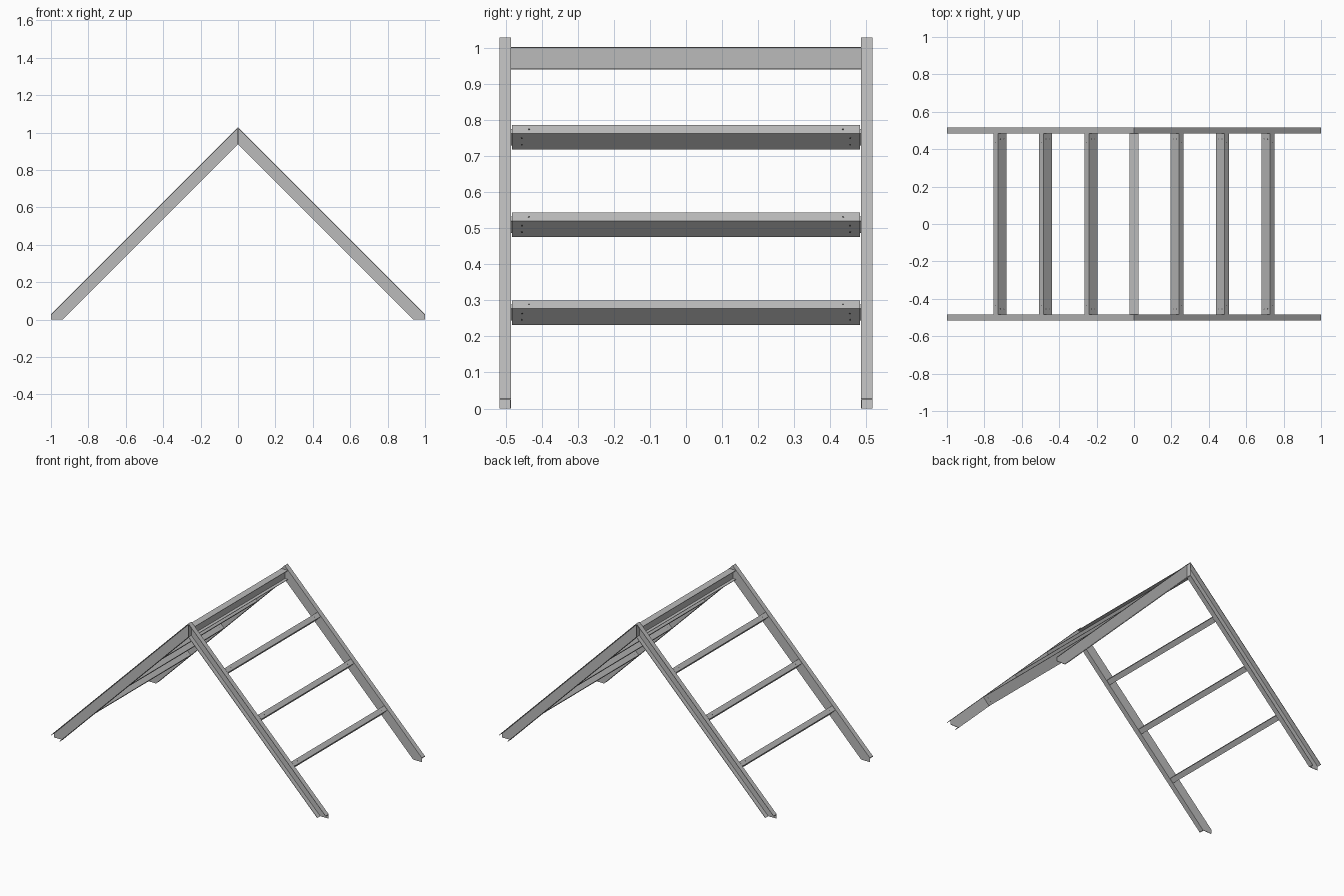
import bpy
import bmesh
from mathutils import Vector

if "Cube" in bpy.data.objects:
    bpy.data.objects.remove(bpy.data.objects["Cube"], do_unlink=True)


def make_material(name, value):
    mat = bpy.data.materials.new(name)
    mat.use_nodes = True
    color = (value, value, value, 1)
    mat.diffuse_color = color
    mat.node_tree.nodes["Principled BSDF"].inputs["Base Color"].default_value = color
    return mat


steel = make_material("steel grey", 0.5)
dark = make_material("bolt hole dark grey", 0.08)


def add_prism(bm, profile, y0, y1):
    """Extrude an xz profile from y0 to y1."""
    verts = [bm.verts.new((x, y0, z)) for x, z in profile]
    face = bm.faces.new(verts)
    moved = bmesh.ops.extrude_face_region(bm, geom=[face])["geom"]
    moved = [v for v in moved if isinstance(v, bmesh.types.BMVert)]
    bmesh.ops.translate(bm, verts=moved, vec=(0, y1 - y0, 0))


def add_box(bm, x0, x1, y0, y1, z0, z1):
    add_prism(bm, [(x0, z0), (x1, z0), (x1, z1), (x0, z1)], y0, y1)


def finish(name, bm, mat, mirror=""):
    bmesh.ops.recalc_face_normals(bm, faces=bm.faces)
    mesh = bpy.data.meshes.new(name)
    bm.to_mesh(mesh)
    bm.free()
    mesh.materials.append(mat)
    obj = bpy.data.objects.new(name, mesh)
    bpy.context.collection.objects.link(obj)
    if mirror:
        mod = obj.modifiers.new("mirror", "MIRROR")
        mod.use_axis = ("X" in mirror, "Y" in mirror, False)
        mod.use_mirror_merge = False
    return obj


TOP, LOW = 1.028, 0.937      # ridge heights of the outer and inner rail edges
IN, OUT = 0.485, 0.517       # inner and outer sides of the rails
T = 0.003                    # sheet thickness
V = T * 2 ** 0.5             # sheet thickness measured vertically on the slope

# Sloping channel rails, open to the outside
bm = bmesh.new()
foot = TOP - 1
add_prism(bm, [(0, TOP), (1, foot), (1, 0), (LOW, 0), (0, LOW)], IN, IN + T)
add_prism(bm, [(0, TOP), (1, foot), (1, foot - V), (0, TOP - V)], IN, OUT)
add_prism(bm, [(0, LOW + V), (LOW + V, 0), (LOW, 0), (0, LOW)], IN, OUT)
finish("sloping_rails", bm, steel, "XY")

# Upright plates where the rails meet
bm = bmesh.new()
add_box(bm, -T / 2, T / 2, IN, OUT, LOW, TOP - T)
finish("apex_plates", bm, steel, "Y")

# Ridge beam with wide top and bottom flanges
bm = bmesh.new()
z0, z1, half = 0.94, 1.002, 0.024
add_box(bm, -T, T, -IN, IN, z0, z1)
for z in (z0, z1 - T):
    add_box(bm, -half, half, -IN, IN, z, z + T)
finish("ridge_beam", bm, steel)

# Rungs, flush with the outer slope
DOWN = Vector((1, 0, -1)).normalized()
NORMAL = Vector((1, 0, 1)).normalized()
WIDE, DEEP, LENGTH = 0.033, 0.063, 0.483


def section(corner, inset=0):
    points = []
    for s, n in ((0, 0), (1, 0), (1, 1), (0, 1)):
        p = corner + DOWN * (s * WIDE + inset * (1 - 2 * s))
        p -= NORMAL * (n * DEEP + inset * (1 - 2 * n))
        points.append((p.x, p.z))
    return points


def add_disc(bm, center, normal):
    turn = Vector((0, 0, 1)).rotation_difference(normal).to_matrix().to_4x4()
    turn.translation = center
    bmesh.ops.create_cone(bm, cap_ends=True, segments=8, radius1=0.003,
                          radius2=0.003, depth=0.001, matrix=turn)


names = ("lower", "middle", "upper")
for i, name in enumerate(names):
    height = 0.3 + i * 0.243
    corner = Vector((TOP - 0.001 - height, 0, height))
    bm = bmesh.new()
    add_prism(bm, section(corner), -LENGTH, LENGTH)
    # Small end tabs joining the rung to the rails
    add_prism(bm, section(corner, 0.008), -IN - 0.001, IN + 0.001)
    finish(name + "_rungs", bm, steel, "X")

    # Bolt holes at the rung ends
    bm = bmesh.new()
    for side in (-1, 1):
        for depth in (0.3, 0.7):
            spot = corner - NORMAL * DEEP * depth + Vector((0, side * 0.455, 0))
            add_disc(bm, spot, -DOWN)
            add_disc(bm, spot + DOWN * WIDE, DOWN)
        spot = corner + DOWN * WIDE / 2 + Vector((0, side * 0.435, 0))
        add_disc(bm, spot, NORMAL)
    finish(name + "_bolt_holes", bm, dark, "X")
